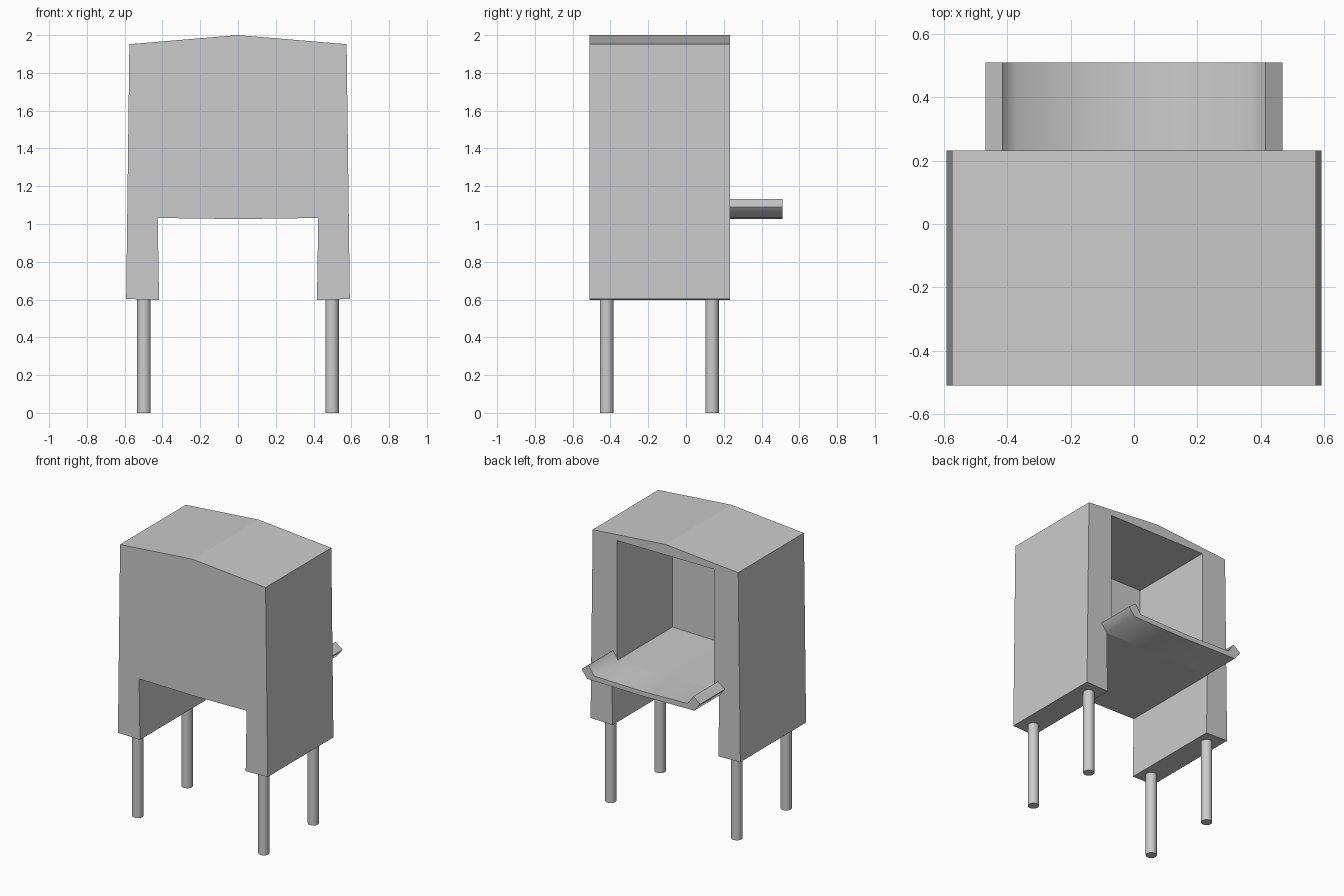
import bpy, bmesh, math

if "Cube" in bpy.data.objects:
    bpy.data.objects.remove(bpy.data.objects["Cube"])


def extrude(name, half, y0, y1):
    """Mirror a half profile (x, z) about x = 0 and extrude it along y."""
    pts = half + [(-x, z) for x, z in reversed(half) if x > 0]
    bm = bmesh.new()
    face = bm.faces.new([bm.verts.new((x, y0, z)) for x, z in pts])
    res = bmesh.ops.extrude_face_region(bm, geom=[face])
    moved = [v for v in res["geom"] if isinstance(v, bmesh.types.BMVert)]
    bmesh.ops.translate(bm, verts=moved, vec=(0, y1 - y0, 0))
    bmesh.ops.recalc_face_normals(bm, faces=bm.faces)
    mesh = bpy.data.meshes.new(name)
    bm.to_mesh(mesh)
    bm.free()
    ob = bpy.data.objects.new(name, mesh)
    bpy.context.collection.objects.link(ob)
    return ob


def smooth(ob, angle):
    bpy.ops.object.select_all(action='DESELECT')
    ob.select_set(True)
    bpy.context.view_layer.objects.active = ob
    bpy.ops.object.shade_smooth_by_angle(angle=math.radians(angle))


# Housing: shallow ridged roof, side skirts and an arch underneath
housing = extrude("housing", [
    (0, 2.0), (0.575, 1.952), (0.592, 0.603), (0.418, 0.598),
    (0.425, 1.032), (0, 1.026)], -0.51, 0.232)

# Cavity open to the back, its floor flush with the tray
cutter = extrude("cavity_cutter", [
    (0, 1.06), (0.37, 1.068), (0.383, 1.068), (0.383, 1.925)], -0.395, 0.4)
cutter.hide_render = True
cutter.hide_viewport = True
cutter.display_type = 'WIRE'
cut = housing.modifiers.new("cavity", 'BOOLEAN')
cut.operation = 'DIFFERENCE'
cut.solver = 'EXACT'
cut.object = cutter

# Output tray with angled lips
tray = extrude("tray", [
    (0, 1.06), (0.37, 1.068), (0.415, 1.132), (0.469, 1.09),
    (0.423, 1.032), (0, 1.026)], 0.232, 0.51)
smooth(tray, 60)

# Four round legs
for side, x in (("left", -0.498), ("right", 0.498)):
    for end, y in (("front", -0.42), ("back", 0.138)):
        bpy.ops.mesh.primitive_cylinder_add(
            vertices=32, radius=0.036, depth=0.602, location=(x, y, 0.301))
        leg = bpy.context.object
        leg.name = f"{end}_{side}_leg"
        smooth(leg, 30)
